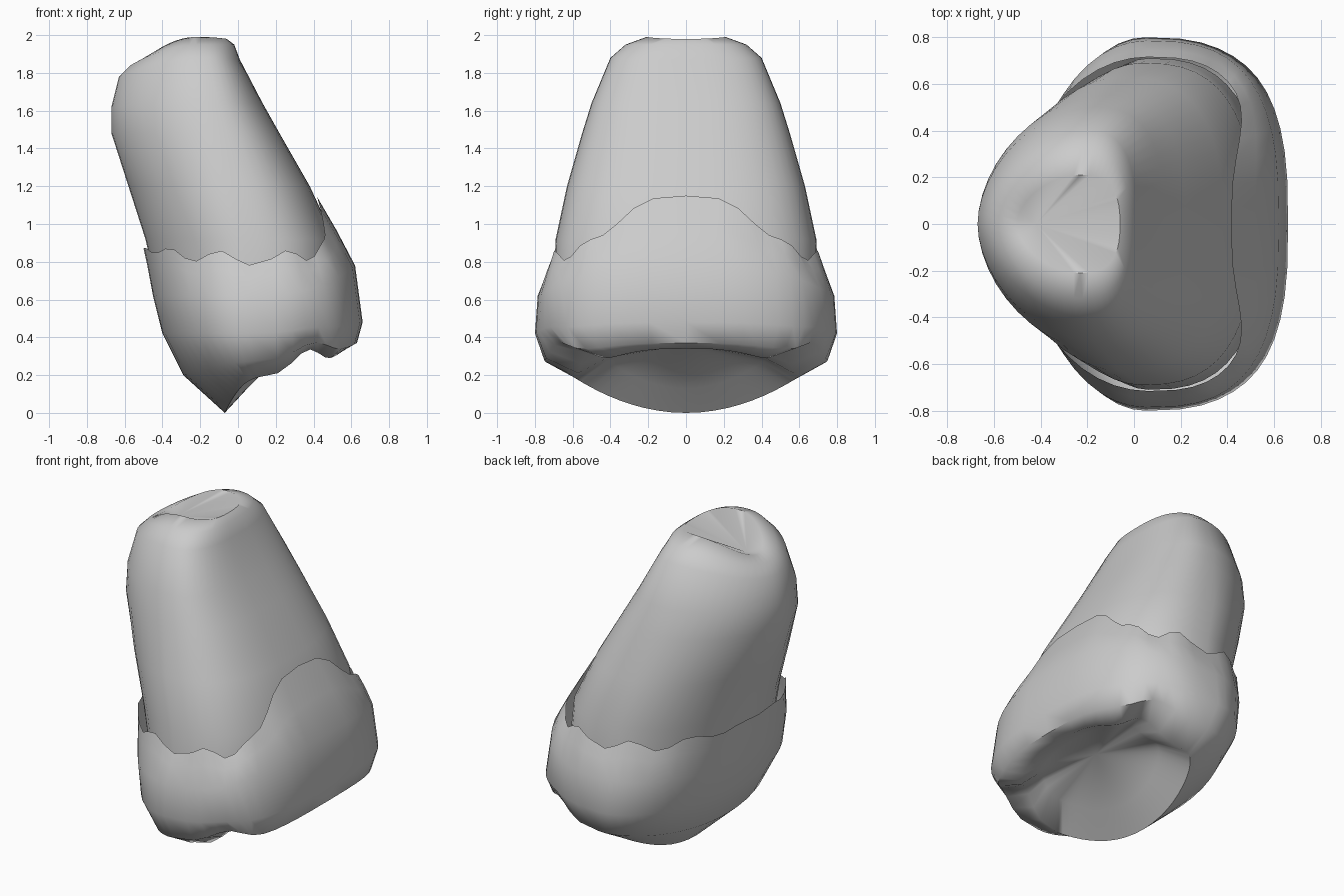
import bpy, bmesh, math

if "Cube" in bpy.data.objects:
    bpy.data.objects.remove(bpy.data.objects["Cube"], do_unlink=True)

SEG = 48

mat = bpy.data.materials.new("plain grey")
mat.use_nodes = True
grey = (0.6, 0.6, 0.6, 1)
mat.diffuse_color = grey
mat.node_tree.nodes["Principled BSDF"].inputs["Base Color"].default_value = grey


def power(v, p):
    return math.copysign(abs(v) ** p, v)


def section(row, blunt, point):
    """Closed D-shaped ring, boxy towards +x and narrower towards -x."""
    xp, zp, xn, zn, xs, h, zs, lift, notch = row
    ring = []
    for i in range(SEG):
        t = 2 * math.pi * i / SEG
        c, s = math.cos(t), math.sin(t)
        p = blunt if c > 0 else point
        reach, z_end = (xp - xs, zp) if c > 0 else (xs - xn, zn)
        x = xs + reach * power(c, p)
        y = h * power(s, p)
        z = zs + (z_end - zs) * c * c
        # ragged margin that peaks at +x, leaning in with the wall
        a = math.acos(max(-1, min(1, c)))
        peak = lift * max(0, c) ** 8
        rag = 0.14 * lift * math.sin(a * 11) * abs(s)
        # groove near the two +x corners
        dip = notch * math.exp(-((a - 1.1) / 0.28) ** 2)
        ring.append((x - 0.5 * peak, y * (1 - 0.35 * dip), z + peak + rag + dip))
    return ring


def loft(name, rows, blunt, point, tip):
    bm = bmesh.new()
    rings = [[bm.verts.new(co) for co in section(r, blunt, point)] for r in rows]
    for a, b in zip(rings, rings[1:]):
        for i in range(SEG):
            j = (i + 1) % SEG
            bm.faces.new((a[i], a[j], b[j], b[i]))
    end = bm.verts.new(tip)
    for i in range(SEG):
        bm.faces.new((rings[-1][i], rings[-1][(i + 1) % SEG], end))
    bmesh.ops.recalc_face_normals(bm, faces=bm.faces)
    mesh = bpy.data.meshes.new(name)
    bm.to_mesh(mesh)
    bm.free()
    mesh.materials.append(mat)
    obj = bpy.data.objects.new(name, mesh)
    bpy.context.collection.objects.link(obj)
    bpy.ops.object.select_all(action="DESELECT")
    obj.select_set(True)
    bpy.context.view_layer.objects.active = obj
    bpy.ops.object.shade_smooth_by_angle(angle=math.radians(50))
    return obj


# Leaning shaft, with a sloping hollow at its top
# columns: +x end (x, z), -x end (x, z), side (x, y, z), lift, notch
loft("root", [
    (.55, .48, -.38, .48, .06, .71, .48, 0, 0),
    (.53, .7, -.44, .7, .05, .70, .7, 0, 0),
    (.51, .92, -.49, .92, .03, .69, .92, 0, 0),
    (.38, 1.2, -.58, 1.2, -.06, .63, 1.2, 0, 0),
    (.22, 1.48, -.67, 1.48, -.13, .55, 1.48, 0, 0),
    (.13, 1.64, -.67, 1.62, -.17, .50, 1.64, 0, 0),
    (.01, 1.87, -.63, 1.78, -.2, .40, 1.88, 0, 0),
    (-.02, 1.95, -.57, 1.84, -.22, .32, 1.95, 0, 0),
    (-.06, 1.98, -.50, 1.87, -.23, .21, 1.99, 0, 0),
], .75, 1.1, (-.42, 0, 1.86))

# Wider cap around the lower end, with a hollowed slanting underside
loft("crown", [
    (.55, .88, -.5, .87, .06, .715, .82, .27, 0),
    (.585, .84, -.48, .78, .06, .745, .74, .13, 0),
    (.62, .78, -.45, .62, .05, .785, .62, 0, 0),
    (.66, .48, -.40, .42, .05, .80, .42, 0, .02),
    (.63, .37, -.29, .2, .08, .75, .27, 0, .08),
    (.56, .34, -.07, 0, .1, .58, .18, 0, .12),
    (.46, .38, .05, .13, .2, .42, .28, 0, .05),
], .7, 1.0, (.28, 0, .36))
